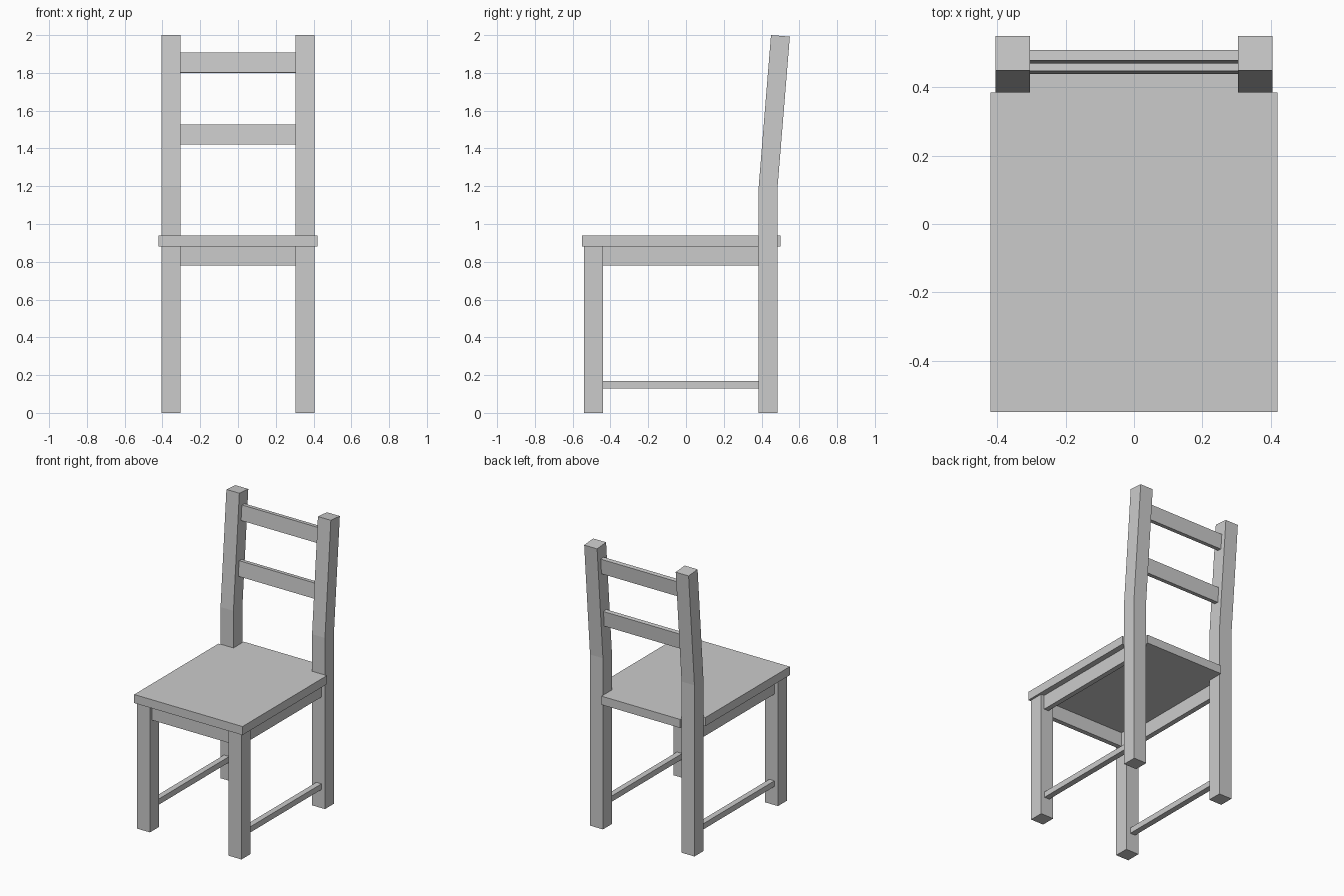
import bpy
import bmesh
from mathutils import Vector

cube = bpy.data.objects.get("Cube")
if cube:
    bpy.data.objects.remove(cube, do_unlink=True)

GREY = (0.6, 0.6, 0.6, 1.0)
paint = bpy.data.materials.new("light_grey")
paint.use_nodes = True
paint.diffuse_color = GREY
paint.node_tree.nodes["Principled BSDF"].inputs["Base Color"].default_value = GREY


def prism(name, profile, offset):
    """Extrude a closed flat profile along an offset vector."""
    bm = bmesh.new()
    base = bm.faces.new([bm.verts.new(p) for p in profile])
    result = bmesh.ops.extrude_face_region(bm, geom=[base], use_keep_orig=True)
    moved = [v for v in result["geom"] if isinstance(v, bmesh.types.BMVert)]
    bmesh.ops.translate(bm, verts=moved, vec=Vector(offset))
    bmesh.ops.recalc_face_normals(bm, faces=bm.faces)
    mesh = bpy.data.meshes.new(name)
    bm.to_mesh(mesh)
    bm.free()
    mesh.materials.append(paint)
    obj = bpy.data.objects.new(name, mesh)
    bpy.context.collection.objects.link(obj)
    return obj


def along_x(name, outline, x0, x1):
    """Bar with a (y, z) outline running from x0 to x1."""
    return prism(name, [(x0, y, z) for y, z in outline], (x1 - x0, 0, 0))


def rect(y0, y1, z0, z1):
    return [(y0, z0), (y1, z0), (y1, z1), (y0, z1)]


INNER, OUTER = 0.305, 0.405        # leg faces across the width
FRONT, REAR = -0.44, 0.385         # leg faces that hold the side rails
BEND, TOP = 1.2, 2.0
LEG = OUTER - INNER
LEAN = Vector((0.065, TOP - BEND)).normalized()   # back direction in (y, z)
ACROSS = Vector((LEAN.y, -LEAN.x))                # through the back's thickness
KNEE = Vector((REAR, BEND))


def back_point(height, depth):
    """Point on the leaning back, by front height and depth behind its front."""
    return KNEE + LEAN * ((height - BEND) / LEAN.y) + ACROSS * depth


# Legs and side rails, mirrored left and right
rear_profile = [(REAR, 0), (REAR + LEG, 0), (REAR + LEG, BEND),
                back_point(TOP, LEG), back_point(TOP, 0), (REAR, BEND)]
for side, s in (("left", 1), ("right", -1)):
    along_x(f"front_leg_{side}", rect(FRONT - LEG, FRONT, 0, 0.88), s * INNER, s * OUTER)
    along_x(f"rear_leg_{side}", rear_profile, s * INNER, s * OUTER)
    along_x(f"side_apron_{side}", rect(FRONT, REAR, 0.78, 0.88), s * 0.345, s * 0.38)
    along_x(f"stretcher_{side}", rect(FRONT, REAR, 0.13, 0.17), s * 0.338, s * 0.378)

# Front apron
along_x("front_apron", rect(-0.52, -0.487, 0.78, 0.88), -INNER, INNER)

# Seat, notched around the rear legs
half = [(0.42, -0.55), (0.42, REAR), (INNER, REAR), (INNER, 0.5)]
outline = half + [(-x, y) for x, y in reversed(half)]
prism("seat", [(x, y, 0.88) for x, y in outline], (0, 0, 0.06))

# Tilted back slats
for name, low in (("lower_slat", 1.425), ("upper_slat", 1.804)):
    high = low + 0.106
    slat = [back_point(low, 0.036), back_point(low, 0.067),
            back_point(high, 0.067), back_point(high, 0.036)]
    along_x(name, slat, -INNER, INNER)
